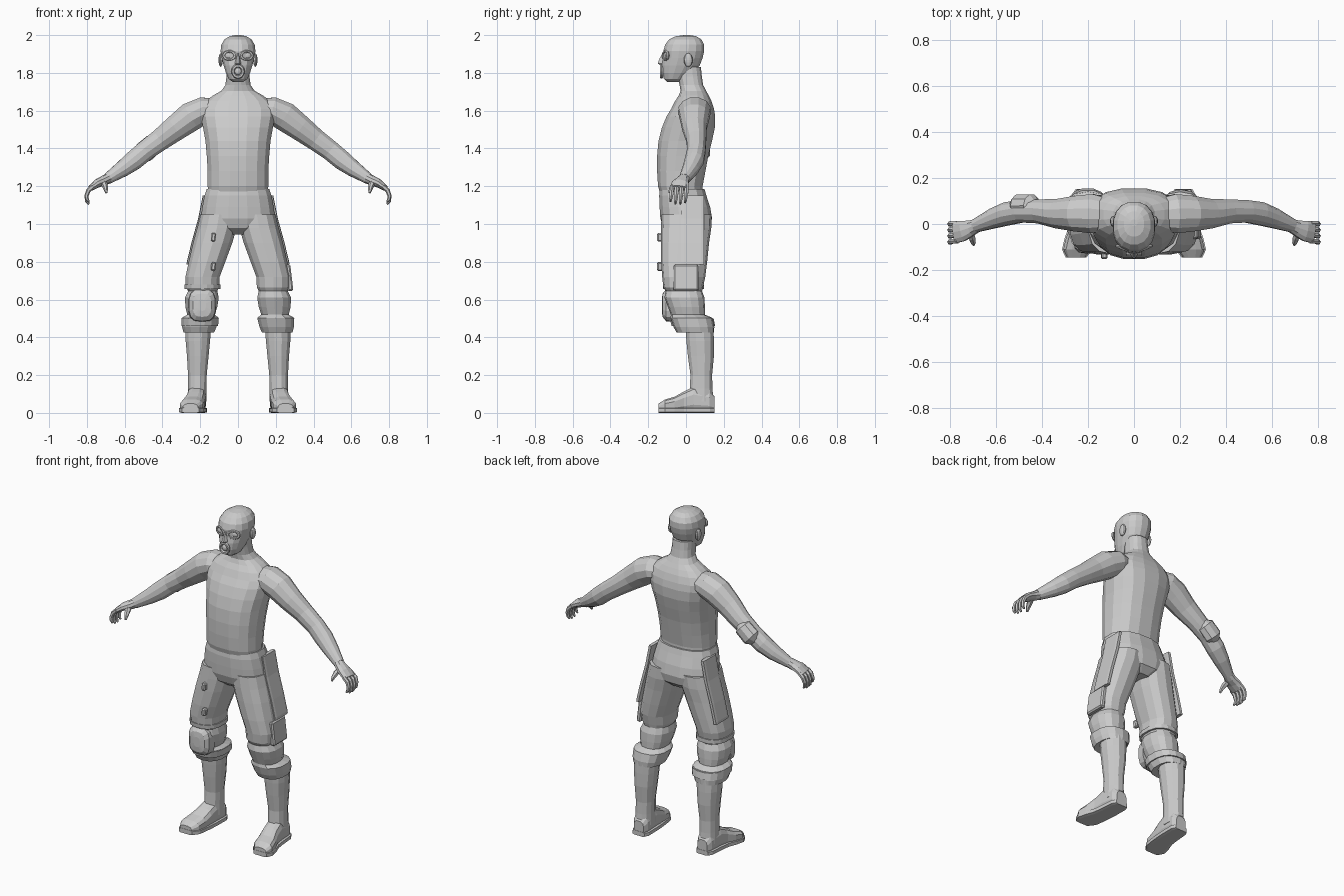
import bpy, bmesh, math
from mathutils import Vector, Matrix

cube = bpy.data.objects.get("Cube")
if cube:
    bpy.data.objects.remove(cube)

X, Y, Z = Vector((1, 0, 0)), Vector((0, 1, 0)), Vector((0, 0, 1))


def finish(name, bm):
    """Turn a bmesh into a flat-shaded object."""
    bmesh.ops.recalc_face_normals(bm, faces=bm.faces)
    mesh = bpy.data.meshes.new(name)
    bm.to_mesh(mesh)
    bm.free()
    obj = bpy.data.objects.new(name, mesh)
    bpy.context.collection.objects.link(obj)
    return obj


def oval(centre, u, v, power=2, sides=16):
    """Superellipse ring spanned by the half axes u and v."""
    ring = []
    for i in range(sides):
        a = math.tau * (i + 0.5) / sides
        c, s = math.cos(a), math.sin(a)
        ring.append(Vector(centre)
                    + u * math.copysign(abs(c) ** (2 / power), c)
                    + v * math.copysign(abs(s) ** (2 / power), s))
    return ring


def loft(name, rings):
    """Closed skin over a stack of rings."""
    bm = bmesh.new()
    loops = [[bm.verts.new(p) for p in ring] for ring in rings]
    for a, b in zip(loops, loops[1:]):
        for i in range(len(a)):
            j = (i + 1) % len(a)
            bm.faces.new((a[i], a[j], b[j], b[i]))
    bm.faces.new(loops[0][::-1])
    bm.faces.new(loops[-1])
    return finish(name, bm)


def stack(name, rows, side=1, power=2, sides=16):
    """Horizontal rings given as x range, y range, height."""
    return loft(name, [oval((side * (x0 + x1) / 2, (y0 + y1) / 2, z),
                            X * (x1 - x0) / 2, Y * (y1 - y0) / 2, power, sides)
                       for x0, x1, y0, y1, z in rows])


def centred(name, rows, power=2, sides=16):
    """Horizontal rings symmetric about x = 0: half width, y range, height."""
    return stack(name, [(-w, w, y0, y1, z) for w, y0, y1, z in rows], 1, power, sides)


def tube(name, path, side=1, sides=10):
    """Limb along x, y, z points with depth and height radii."""
    pts = [Vector((side * p[0], p[1], p[2])) for p in path]
    rings = []
    for i, p in enumerate(path):
        d = (pts[min(i + 1, len(pts) - 1)] - pts[max(i - 1, 0)]).normalized()
        v = Y.cross(d).normalized()
        rings.append(oval(pts[i], d.cross(v) * -p[3], v * p[4], 2, sides))
    return loft(name, rings)


def ball(name, centre, size, segments=12):
    bm = bmesh.new()
    bmesh.ops.create_uvsphere(bm, u_segments=segments, v_segments=8, radius=1,
                              matrix=Matrix.LocRotScale(Vector(centre), None, Vector(size)))
    return finish(name, bm)


def block(name, centre, size, turn=0.0):
    bm = bmesh.new()
    bmesh.ops.create_cube(bm, size=1, matrix=Matrix.Translation(centre)
                          @ Matrix.Rotation(turn, 4, "Y") @ Matrix.Diagonal((*size, 1)))
    bmesh.ops.bevel(bm, geom=bm.edges[:], offset=min(size) / 4, segments=1, affect="EDGES")
    return finish(name, bm)


def rim(name, centre, width, height, thick):
    """Oval rim facing the front."""
    bpy.ops.mesh.primitive_torus_add(major_segments=14, minor_segments=6, major_radius=1,
                                     minor_radius=thick / height, location=centre,
                                     rotation=(math.pi / 2, 0, 0))
    obj = bpy.context.object
    obj.name = name
    obj.scale = (width, height, height)
    return obj


def merge(base, parts):
    """Union parts into the base and drop them."""
    for part in parts:
        mod = base.modifiers.new("union", "BOOLEAN")
        mod.operation, mod.solver, mod.object = "UNION", "EXACT", part
        bpy.context.view_layer.objects.active = base
        bpy.ops.object.modifier_apply(modifier=mod.name)
        bpy.data.objects.remove(part)


# Torso with neck and arms
torso = centred("torso", [
    (.16, -.135, .09, 1.15), (.163, -.15, .09, 1.2), (.163, -.155, .105, 1.28),
    (.168, -.155, .12, 1.36), (.175, -.148, .14, 1.44), (.188, -.13, .155, 1.51),
    (.2, -.105, .157, 1.57), (.2, -.08, .15, 1.61), (.175, -.06, .137, 1.65),
    (.135, -.04, .122, 1.68), (.09, -.03, .108, 1.705), (.068, -.035, .092, 1.735),
    (.062, -.045, .085, 1.78), (.06, -.05, .08, 1.83)], 2.4)
arm_path = [
    (.1, .04, 1.61, .07, .055), (.18, .045, 1.602, .088, .073), (.25, .045, 1.568, .08, .08),
    (.33, .045, 1.508, .066, .07), (.41, .055, 1.447, .054, .06), (.49, .055, 1.388, .05, .055),
    (.55, .045, 1.338, .052, .054), (.61, .025, 1.293, .045, .045), (.69, -.008, 1.24, .03, .03)]
palm_path = [
    (.68, -.005, 1.245, .029, .029), (.71, -.018, 1.23, .036, .027),
    (.745, -.03, 1.215, .047, .023), (.78, -.036, 1.19, .05, .016)]
merge(torso, [tube("arm", arm_path, s, 12) for s in (1, -1)])

for s, label in ((1, "left"), (-1, "right")):
    # Hand
    tube(label + "_palm", palm_path, s)
    for i in range(4):
        y = .003 - i * .026
        reach = (0, .008, .006, -.006)[i]
        tube(f"{label}_finger_{i + 1}", [
            (.768, y, 1.2, .012, .012), (.792, y, 1.178, .0125, .0125),
            (.802, y - .003, 1.15, .011, .011), (.8, y - .006, 1.127 - reach, .009, .01),
            (.79, y - .008, 1.112 - reach, .005, .005)], s, 6)
    tube(label + "_thumb", [
        (.715, -.03, 1.225, .018, .018), (.705, -.06, 1.205, .016, .016),
        (.7, -.08, 1.185, .012, .012), (.697, -.09, 1.165, .006, .006)], s, 6)

# Elbow pad
tube("elbow_pad", [(.43, .075, 1.44, .03, .03), (.445, .08, 1.425, .05, .055),
                   (.5, .078, 1.378, .052, .057), (.52, .07, 1.36, .03, .035)], -1)

# Head and mask
centred("head", [
    (.028, -.1, -.03, 1.752), (.05, -.118, .0, 1.768), (.065, -.128, .04, 1.8),
    (.078, -.13, .075, 1.84), (.088, -.122, .09, 1.88), (.094, -.122, .098, 1.915),
    (.09, -.112, .098, 1.95), (.072, -.09, .082, 1.978), (.045, -.055, .055, 1.994),
    (.015, -.01, .02, 2)], 2.2)
centred("nose", [(.022, -.13, -.08, 1.835), (.018, -.152, -.08, 1.85),
                 (.012, -.143, -.08, 1.875), (.008, -.125, -.08, 1.905)], 2, 8)
rim("mouth_rim", (0, -.13, 1.808), .027, .03, .01)
ball("mouth_filter", (0, -.125, 1.808), (.018, .014, .02))
for s, label in ((1, "left"), (-1, "right")):
    eye = rim(label + "_goggle_rim", (s * .044, -.108, 1.892), .032, .022, .007)
    eye.rotation_euler.z = s * .4
    ball(label + "_lens", (s * .044, -.1, 1.892), (.026, .012, .018))
    ball(label + "_ear", (s * .092, .012, 1.868), (.012, .024, .036), 10)

# Trousers
trousers = centred("trousers", [
    (.168, -.14, .1, 1.185), (.18, -.144, .11, 1.15), (.192, -.142, .13, 1.09),
    (.2, -.138, .14, 1.03), (.18, -.12, .13, .98), (.08, -.075, .09, .945)], 2.4)
leg_rows = [
    (.0, .2, -.13, .135, 1.05), (.005, .218, -.132, .134, .98), (.028, .24, -.133, .122, .9),
    (.065, .263, -.132, .112, .8), (.095, .28, -.126, .102, .72), (.098, .278, -.12, .09, .665),
    (.108, .265, -.108, .085, .645), (.1, .283, -.114, .098, .61), (.108, .28, -.095, .1, .56),
    (.122, .27, -.08, .1, .52), (.1, .3, -.082, .14, .503), (.112, .298, -.066, .15, .455),
    (.125, .29, -.05, .148, .425), (.145, .27, -.01, .13, .43)]
merge(trousers, [stack("leg", leg_rows, s, 2.4, 14) for s in (1, -1)])

# Boots, soles and trouser side panels
shaft = [(.14, .28, -.005, .148, .45), (.146, .279, .0, .15, .38), (.154, .272, .008, .15, .3),
         (.164, .266, .022, .14, .2), (.166, .266, .018, .142, .13), (.166, .268, .01, .148, .06)]
foot = [(.215, .15, .034, .09), (.216, .125, .048, .12), (.22, .04, .051, .14),
        (.225, -.01, .053, .115), (.237, -.06, .06, .087), (.247, -.11, .062, .072),
        (.252, -.145, .04, .05)]
panel = [(.176, 1.15), (.2, 1.03), (.236, .9), (.26, .8), (.262, .785)]
for s, label in ((1, "left"), (-1, "right")):
    boot = stack(label + "_boot", shaft, s, 2.2, 12)
    merge(boot, [loft("foot", [oval((s * x, y, top / 2), X * w, Z * top / 2, 2.8, 12)
                               for x, y, w, top in foot])])
    loft(label + "_sole", [oval((s * x, y * 1.01, .014), X * (w + .006), Z * .014, 6, 8)
                           for x, y, w, _ in foot])
    loft(label + "_side_panel", [oval((s * x, .035, z), X * .011, Y * .062, 6, 8)
                                 for x, z in panel])

# Knee pad with straps
loft("knee_pad", [oval((-.19, y, .57), X * w, Z * h, 3, 14)
                  for y, w, h in ((-.06, .075, .09), (-.105, .07, .085),
                                  (-.124, .05, .062), (-.128, .02, .03))])
stack("upper_knee_strap", [(.092, .284, -.125, .098, .68), (.092, .284, -.122, .098, .655)], -1, 2.4)
stack("lower_knee_strap", [(.1, .3, -.088, .148, .5), (.104, .3, -.078, .156, .46)], -1, 2.4)

# Pocket and small tabs
block("thigh_pocket", (.27, .0, .715), (.03, .13, .14), -.12)
for z in (.93, .775):
    block("thigh_tab", (-.13, -.138, z), (.025, .03, .045), .1)
